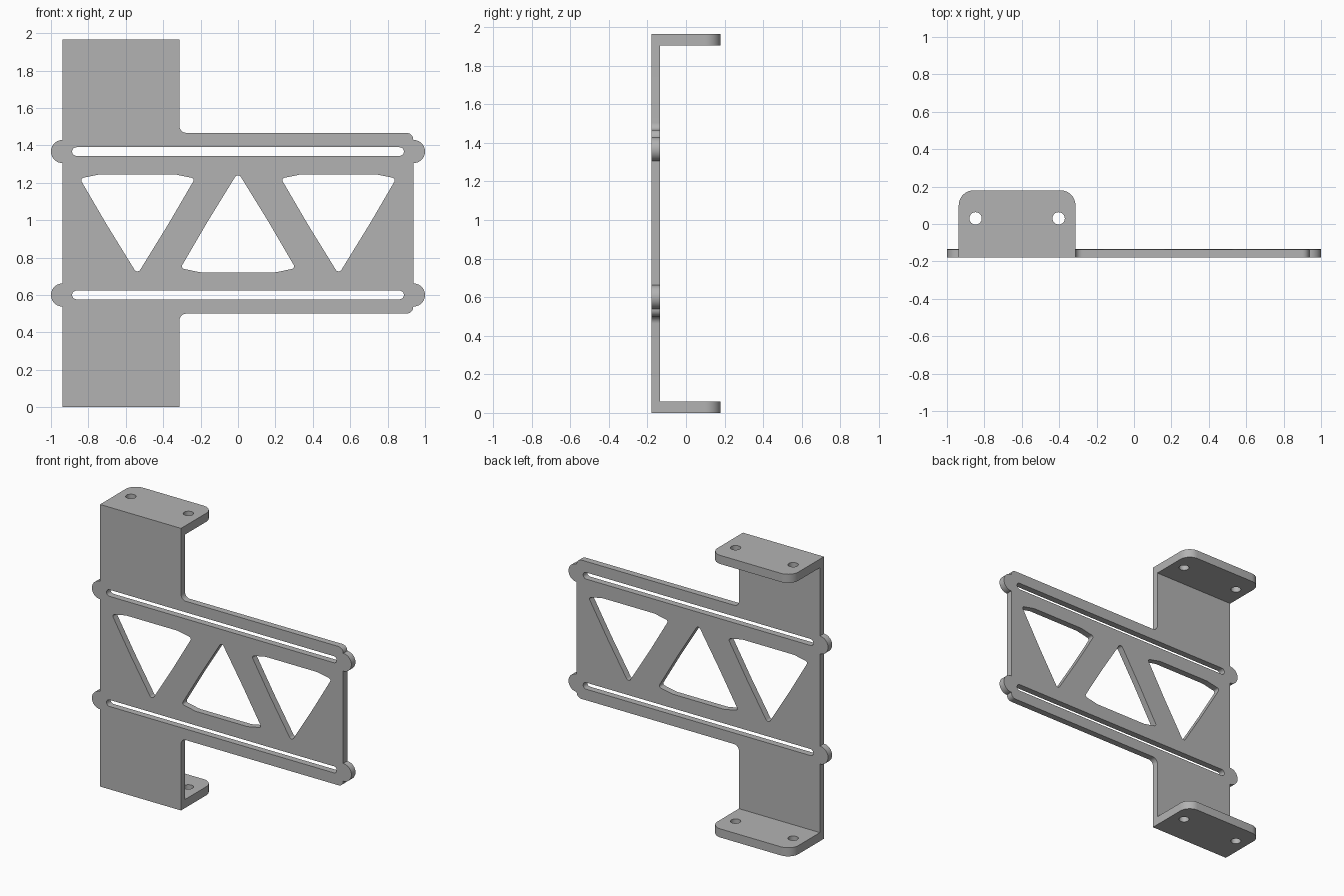
import bpy
import math
from mathutils import Vector

if "Cube" in bpy.data.objects:
    bpy.data.objects.remove(bpy.data.objects["Cube"], do_unlink=True)

GREY = (0.45, 0.45, 0.45, 1)
metal = bpy.data.materials.new("grey metal")
metal.use_nodes = True
metal.diffuse_color = GREY
metal.node_tree.nodes["Principled BSDF"].inputs["Base Color"].default_value = GREY

HEIGHT = 1.965
FRONT, BACK, DEPTH = -0.18, -0.135, 0.18
LEFT, NECK, RIGHT = -0.937, -0.313, 0.937
SLOTS = (0.6, 1.367)


def rounded(corners, steps=10):
    """Closed outline from (x, y, radius) corners, each rounded by an arc."""
    out = []
    for i, (x, y, r) in enumerate(corners):
        p = Vector((x, y))
        if r == 0:
            out.append(p)
            continue
        a = (Vector(corners[i - 1][:2]) - p).normalized()
        b = (Vector(corners[(i + 1) % len(corners)][:2]) - p).normalized()
        half = a.angle(b) / 2
        centre = p + (a + b).normalized() * r / math.sin(half)
        start = p + a * r / math.tan(half) - centre
        end = p + b * r / math.tan(half) - centre
        sweep = start.angle(end)
        for k in range(steps + 1):
            t = k / steps
            arc = start * math.sin((1 - t) * sweep) + end * math.sin(t * sweep)
            out.append(centre + arc / math.sin(sweep))
    return out


def circle(x, y, r, n=32):
    return [Vector((x + r * math.cos(math.tau * k / n), y + r * math.sin(math.tau * k / n)))
            for k in range(n)]


def sheet(name, loops, thickness, location, rotation=(0, 0, 0)):
    """Flat sheet: the first loop is the outline, the rest are holes."""
    curve = bpy.data.curves.new(name, "CURVE")
    curve.dimensions = "2D"
    curve.fill_mode = "BOTH"
    curve.extrude = thickness / 2
    for loop in loops:
        spline = curve.splines.new("POLY")
        spline.points.add(len(loop) - 1)
        for point, co in zip(spline.points, loop):
            point.co = (co.x, co.y, 0, 1)
        spline.use_cyclic_u = True
    ob = bpy.data.objects.new(name, curve)
    ob.location, ob.rotation_euler = location, rotation
    bpy.context.collection.objects.link(ob)
    bpy.ops.object.select_all(action="DESELECT")
    ob.select_set(True)
    bpy.context.view_layer.objects.active = ob
    bpy.ops.object.convert(target="MESH")
    ob = bpy.context.object
    ob.data.materials.clear()
    ob.data.materials.append(metal)
    bpy.ops.object.shade_smooth_by_angle(angle=math.radians(30))
    return ob


def lug(side, z):
    """Half-round ear on a side edge, listed from the bottom up."""
    edge, r = side * RIGHT, 0.062
    return [(edge, z - r, 0), (side, z - r, r), (side, z + r, r), (edge, z + r, 0)]


def window(x, z, flip):
    """Triangular cut-out with slightly bowed sides and rounded corners."""
    half = [(0, -0.36, 0.018), (0.165, -0.092, 0.4), (0.308, 0.153, 0.014), (0.2, 0.175, 0.1)]
    mirror = [(-u, v, r) for u, v, r in half[:0:-1]]
    return rounded([(x + u, z + flip * v, r) for u, v, r in half + mirror])


# Front plate: tall mounting strip, wide arm and four ears
low, high = SLOTS
outline = [(LEFT, 0, 0), (NECK, 0, 0), (NECK, 0.5, 0.037), (RIGHT, 0.5, 0.037)]
outline += lug(1, low) + lug(1, high)
outline += [(RIGHT, 1.467, 0.037), (NECK, 1.467, 0.037), (NECK, HEIGHT, 0), (LEFT, HEIGHT, 0)]
outline += lug(-1, high)[::-1] + lug(-1, low)[::-1]
loops = [rounded(outline)]

# Long slots and triangular windows
for z in SLOTS:
    s = 0.0229
    loops.append(rounded([(-0.887, z - s, s), (0.887, z - s, s),
                          (0.887, z + s, s), (-0.887, z + s, s)]))
loops += [window(-0.538, 1.07, 1), window(0, 0.896, -1), window(0.538, 1.07, 1)]
sheet("front_plate", loops, BACK - FRONT, (0, (FRONT + BACK) / 2, 0), (math.pi / 2, 0, 0))

# Top and bottom flanges with two screw holes each
thick = 0.06
tab = [rounded([(LEFT, BACK, 0), (NECK, BACK, 0), (NECK, DEPTH, 0.08), (LEFT, DEPTH, 0.08)])]
tab += [circle(x, 0.03, 0.033) for x in (-0.847, -0.403)]
sheet("bottom_flange", tab, thick, (0, 0, thick / 2))
sheet("top_flange", tab, thick, (0, 0, HEIGHT - thick / 2))
